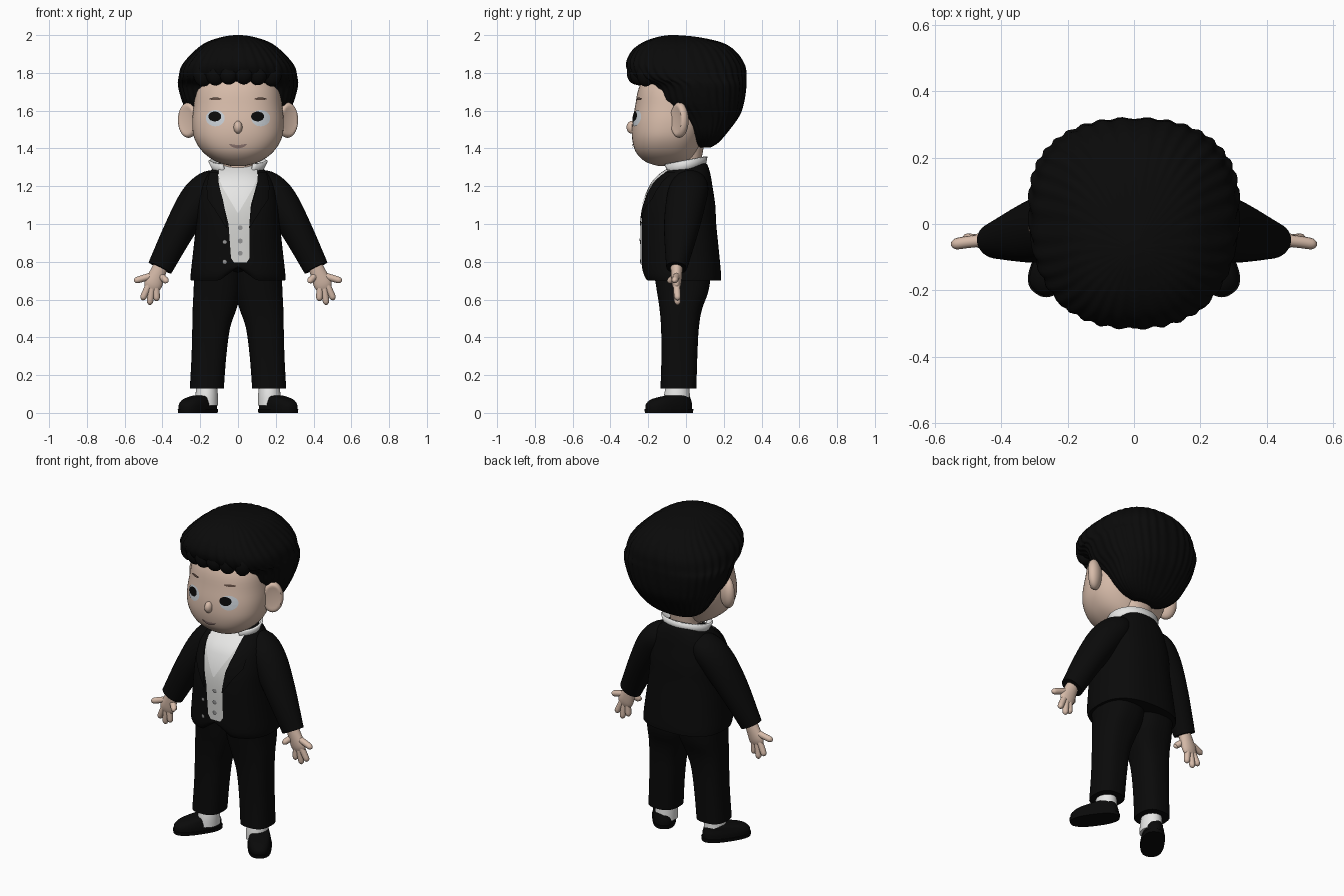
import bpy, bmesh, math
from mathutils import Vector
from mathutils.bvhtree import BVHTree

if bpy.data.objects.get("Cube"):
    bpy.data.objects.remove(bpy.data.objects["Cube"])


def material(name, r, g, b):
    m = bpy.data.materials.new(name)
    m.use_nodes = True
    m.diffuse_color = (r, g, b, 1)
    bsdf = m.node_tree.nodes["Principled BSDF"]
    bsdf.inputs["Base Color"].default_value = (r, g, b, 1)
    bsdf.inputs["Roughness"].default_value = 0.8
    return m


BLACK = material("black", 0.003, 0.003, 0.003)
SKIN = material("skin", 0.68, 0.50, 0.40)
WHITE = material("shirt white", 0.80, 0.80, 0.79)
VEST = material("vest light grey", 0.66, 0.66, 0.64)
EYE = material("eye pale grey", 0.58, 0.62, 0.66)
BROWN = material("brow brown", 0.13, 0.08, 0.06)
LIP = material("lip mauve", 0.30, 0.20, 0.18)
GREY = material("button grey", 0.30, 0.30, 0.30)
made = []


def finish(name, bm, mat):
    me = bpy.data.meshes.new(name)
    bm.to_mesh(me)
    bm.free()
    me.materials.append(mat)
    ob = bpy.data.objects.new(name, me)
    bpy.context.collection.objects.link(ob)
    made.append(ob)
    return ob


def smooth_path(keys, steps):
    """Catmull-Rom through tuples of numbers."""
    out = []
    for i in range(len(keys) - 1):
        a, b, c, d = (keys[max(0, min(len(keys) - 1, i + k))] for k in (-1, 0, 1, 2))
        for s in range(steps):
            t = s / steps
            out.append([q + t / 2 * (r - p + t * (2 * p - 5 * q + 4 * r - w + t * (3 * (q - r) + w - p)))
                        for p, q, r, w in zip(a, b, c, d)])
    return out + [list(keys[-1])]


def skin(name, rings, mat):
    """Close a stack of point rings into a solid."""
    bm = bmesh.new()
    vs = [[bm.verts.new(p) for p in ring] for ring in rings]
    n = len(vs[0])
    for a, b in zip(vs, vs[1:]):
        for i in range(n):
            j = (i + 1) % n
            bm.faces.new((a[i], a[j], b[j], b[i]))
    bm.faces.new(vs[0][::-1])
    bm.faces.new(vs[-1])
    bmesh.ops.recalc_face_normals(bm, faces=bm.faces)
    return finish(name, bm, mat)


def power(v, e):
    return math.copysign(abs(v) ** (2 / e), v)


def loft(name, keys, mat, e=2.4, n=48, steps=4, side=1, ridge=0.0, lobes=36):
    """Horizontal sections: (z, front y, back y, low x, high x)."""
    rings = []
    for z, yf, yb, xl, xr in smooth_path(keys, steps):
        ring = []
        for i in range(n):
            a = math.tau * i / n
            k = 1 + ridge * math.cos(lobes * a + 9 * z)
            ring.append((side * ((xl + xr) / 2 + k * (xr - xl) / 2 * power(math.cos(a), e)),
                         (yf + yb) / 2 + k * (yb - yf) / 2 * power(math.sin(a), e), z))
        rings.append(ring)
    return skin(name, rings, mat)


def even(keys):
    return [(z, yf, yb, -rx, rx) for z, yf, yb, rx in keys]


def tube(name, keys, mat, side=1, n=20, steps=4):
    """Limb path: (x, y, z, radius in the front plane, radius in depth)."""
    path = smooth_path(keys, steps)
    pts = [Vector(p[:3]) for p in path]
    rings = []
    for i, p in enumerate(path):
        t = (pts[min(i + 1, len(pts) - 1)] - pts[max(i - 1, 0)]).normalized()
        u = t.cross(Vector((0, 1, 0))).normalized()
        v = t.cross(u)
        ring = [pts[i] + u * p[3] * math.cos(math.tau * k / n) + v * p[4] * math.sin(math.tau * k / n)
                for k in range(n)]
        rings.append([(side * q.x, q.y, q.z) for q in ring])
    return skin(name, rings, mat)


def blob(name, loc, size, mat, turn=0.0, dent=0.0):
    bm = bmesh.new()
    bmesh.ops.create_uvsphere(bm, u_segments=28, v_segments=18, radius=1)
    for v in bm.verts:
        if dent and v.co.y < -0.55:
            v.co.y += dent * (-0.55 - v.co.y)
        v.co = Vector(p * s for p, s in zip(v.co, size))
    ob = finish(name, bm, mat)
    ob.location, ob.rotation_euler.z = loc, turn
    return ob


def patch(name, rows, body, lift, mat, side=1, bend=0.0, cols=12):
    """Thin panel of rows (z, low x, high x) laid on the front of a body."""
    src = bmesh.new()
    src.from_mesh(body.data)
    tree = BVHTree.FromBMesh(src)
    bm = bmesh.new()
    fine = []
    for a, b in zip(rows, rows[1:]):
        fine += [[p + (q - p) * s / 5 for p, q in zip(a, b)] for s in range(5)]
    grid = []
    for z, xl, xr in fine + [rows[-1]]:
        line = []
        for i in range(cols + 1):
            x = xl + (xr - xl) * i / cols
            zz = z + bend * (x - (rows[0][1] + rows[0][2]) / 2) ** 2
            hit = tree.ray_cast(Vector((side * x, -2, zz)), Vector((0, 1, 0)))
            if hit[0] is None:
                hit = tree.find_nearest(Vector((side * x, -0.1, zz)))
            line.append(bm.verts.new(hit[0] + Vector((0, -lift, 0)) + hit[1] * lift * 0.3))
        grid.append(line)
    for a, b in zip(grid, grid[1:]):
        for i in range(cols):
            bm.faces.new((a[i], b[i], b[i + 1], a[i + 1]) if side > 0 else (a[i], a[i + 1], b[i + 1], b[i]))
    src.free()
    return finish(name, bm, mat)


def oval(cx, cz, rx, rz, n=10):
    rows = []
    for i in range(n + 1):
        a = math.pi * (0.02 + 0.96 * i / n)
        rows.append((cz + rz * math.cos(a), cx - rx * math.sin(a), cx + rx * math.sin(a)))
    return rows


# Head, neck and nose
head = loft("head", even([(1.308, -0.15, 0, 0.04), (1.33, -0.215, 0.03, 0.115), (1.38, -0.265, 0.06, 0.185),
                          (1.45, -0.285, 0.09, 0.23), (1.53, -0.285, 0.12, 0.242), (1.62, -0.27, 0.14, 0.235),
                          (1.72, -0.25, 0.15, 0.22), (1.82, -0.2, 0.14, 0.17)]), SKIN, e=2.3, n=64)
loft("neck", even([(1.2, -0.1, 0.08, 0.09), (1.32, -0.09, 0.08, 0.085), (1.44, -0.1, 0.1, 0.1)]), SKIN)
blob("nose", (0, -0.285, 1.512), (0.023, 0.03, 0.034), SKIN)

# Face details
for s, tag in ((1, "left"), (-1, "right")):
    patch(tag + "_eye", oval(s * 0.12, 1.56, 0.05, 0.043), head, 0.003, EYE)
    patch(tag + "_pupil", oval(0.103 if s > 0 else -0.122, 1.569, 0.034, 0.026), head, 0.006, BLACK)
    patch(tag + "_brow", oval(s * 0.118, 1.662, 0.032, 0.007), head, 0.006, BROWN)
patch("mouth", oval(0, 1.41, 0.047, 0.009), head, 0.005, LIP, bend=6)

# Hair: ridged cap with rounded locks along the fringe
loft("hair", even([(1.405, 0.06, 0.13, 0.07), (1.43, 0.03, 0.17, 0.145), (1.48, 0, 0.215, 0.205),
                   (1.57, -0.08, 0.28, 0.255), (1.64, -0.155, 0.305, 0.29), (1.73, -0.19, 0.318, 0.315),
                   (1.775, -0.28, 0.318, 0.312), (1.84, -0.315, 0.31, 0.295), (1.91, -0.29, 0.265, 0.235),
                   (1.96, -0.23, 0.19, 0.17), (1.99, -0.15, 0.06, 0.085), (2.0, -0.09, -0.05, 0.02)]),
     BLACK, n=180, steps=5, ridge=0.012)
for i, x in enumerate((-0.185, -0.12, -0.05, 0.03, 0.105, 0.18)):
    y = -0.268 * math.sqrt(1 - (x / 0.3) ** 2)
    blob("fringe_lock_%d" % (i + 1), (x, y, 1.8), (0.052, 0.047, 0.06 + 0.16 * abs(x) ** 1.5), BLACK)

# Jacket body, with the front hem cut away at the middle
jacket = loft("jacket", even([(0.70, -0.215, 0.185, 0.25), (0.74, -0.232, 0.185, 0.25), (0.85, -0.235, 0.175, 0.238),
                              (1.0, -0.235, 0.16, 0.222), (1.1, -0.222, 0.155, 0.215), (1.2, -0.185, 0.14, 0.195),
                              (1.26, -0.135, 0.13, 0.165), (1.31, -0.06, 0.115, 0.115), (1.325, -0.03, 0.1, 0.09)]),
              BLACK, e=2.5, n=64)
for v in jacket.data.vertices:
    if v.co.z < 0.78 and v.co.y < -0.1:
        v.co.z += (0.78 - v.co.z) * 0.9 * max(0, 1 - abs(v.co.x) / 0.1)

# Vest, shirt front, lapels and buttons
patch("vest", [(1.25, -0.11, 0.11), (1.1, -0.075, 0.068), (1.0, -0.05, 0.06), (0.82, -0.037, 0.062),
               (0.795, -0.02, 0.045)], jacket, 0.004, VEST)
patch("shirt_front", [(1.305, -0.1, 0.1), (1.25, -0.105, 0.105), (1.19, -0.08, 0.08), (1.06, -0.003, 0.003)],
      jacket, 0.008, WHITE)
for s, tag in ((1, "left"), (-1, "right")):
    patch(tag + "_lapel", [(1.27, 0.105, 0.15), (1.2, 0.1, 0.165), (1.13, 0.08, 0.16), (1.08, 0.07, 0.125),
                           (0.98, 0.058, 0.062)], jacket, 0.009, BLACK, side=s)
for i, z in enumerate((0.98, 0.91, 0.845)):
    patch("vest_button_%d" % (i + 1), oval(0.012, z, 0.013, 0.013), jacket, 0.009, GREY)
for i, z in enumerate((0.905, 0.8)):
    patch("jacket_button_%d" % (i + 1), oval(-0.07, z, 0.012, 0.012), jacket, 0.009, GREY)

# Shirt collar: an open flared band
bm = bmesh.new()
last = None
for i in range(41):
    a = math.radians(-148 + 296 * i / 40)
    s, c = math.sin(a), math.cos(a)
    pair = [bm.verts.new(p) for p in ((0.118 * s, 0.005 + 0.09 * c, 1.265 + 0.03 * c),
                                      (0.152 * s, -0.01 + 0.118 * c, 1.335 + 0.022 * c))]
    if last:
        bm.faces.new((last[0], pair[0], pair[1], last[1]))
    last = pair
collar = finish("collar", bm, WHITE)
mod = collar.modifiers.new("thickness", "SOLIDIFY")
mod.thickness, mod.offset = 0.012, 0

# Fingers: tip x, depth, tip z, base x, base z
DIGITS = {"thumb": (0.372, -0.085, 0.692, 0.42, 0.735), "index_finger": (0.43, -0.05, 0.592, 0.435, 0.68),
          "middle_finger": (0.468, -0.045, 0.572, 0.455, 0.67), "ring_finger": (0.508, -0.045, 0.598, 0.47, 0.68),
          "little_finger": (0.55, -0.06, 0.698, 0.46, 0.725)}

for s, tag in ((1, "left_"), (-1, "right_")):
    # Ears
    blob(tag + "ear", (s * 0.262, -0.035, 1.55), (0.062, 0.042, 0.094), SKIN, turn=s * 0.6, dent=1.3)
    # Sleeves and hands
    tube(tag + "sleeve", [(0.09, 0.03, 1.235, 0.055, 0.07), (0.15, 0.02, 1.2, 0.085, 0.1), (0.22, 0, 1.12, 0.095, 0.105),
                          (0.31, -0.025, 0.97, 0.082, 0.092), (0.413, -0.05, 0.768, 0.067, 0.055)], BLACK, s, n=32)
    tube(tag + "palm", [(0.40, -0.05, 0.80, 0.036, 0.032), (0.425, -0.05, 0.74, 0.042, 0.03),
                        (0.45, -0.05, 0.68, 0.048, 0.024), (0.462, -0.05, 0.648, 0.03, 0.012)], SKIN, s)
    for digit, (tx, y, tz, bx, bz) in DIGITS.items():
        r = 0.018
        tube(tag + digit, [(bx, -0.05, bz, r, r), ((bx + tx) / 2, (y - 0.05) / 2, (bz + tz) / 2, r, r),
                           (bx + (tx - bx) * 0.86, y, bz + (tz - bz) * 0.86, r * 0.9, r * 0.9),
                           (tx, y, tz, r * 0.3, r * 0.3)], SKIN, s, n=12)
    # Trousers, socks and shoes
    loft(tag + "trouser_leg", [(0.13, -0.135, 0.055, 0.075, 0.255), (0.3, -0.13, 0.06, 0.062, 0.246),
                               (0.45, -0.132, 0.068, 0.042, 0.242), (0.55, -0.14, 0.085, 0.008, 0.24),
                               (0.65, -0.155, 0.12, -0.02, 0.235), (0.8, -0.18, 0.14, -0.03, 0.23)], BLACK, 2.6, side=s)
    loft(tag + "sock", [(0.04, -0.12, 0.025, 0.105, 0.23), (0.1, -0.115, 0.02, 0.107, 0.225),
                        (0.17, -0.1, 0.015, 0.115, 0.215)], WHITE, 2, side=s)
    upper = loft(tag + "shoe", even([(0.015, -0.152, 0.125, 0.064), (0.045, -0.15, 0.125, 0.064),
                                     (0.07, -0.12, 0.118, 0.058), (0.085, -0.06, 0.112, 0.053),
                                     (0.093, -0.01, 0.105, 0.048)]), BLACK, 2.5)
    sole = loft(tag + "sole", even([(0, -0.155, 0.13, 0.066), (0.02, -0.158, 0.132, 0.069)]), BLACK, 2.5)
    for part in (upper, sole):
        part.location = (s * 0.205, -0.08, 0)
        part.rotation_euler.z = s * 0.61

# Smooth shading with sharp edges kept
bpy.ops.object.select_all(action="DESELECT")
for ob in made:
    ob.select_set(True)
bpy.context.view_layer.objects.active = head
bpy.ops.object.shade_smooth_by_angle(angle=math.radians(45))
